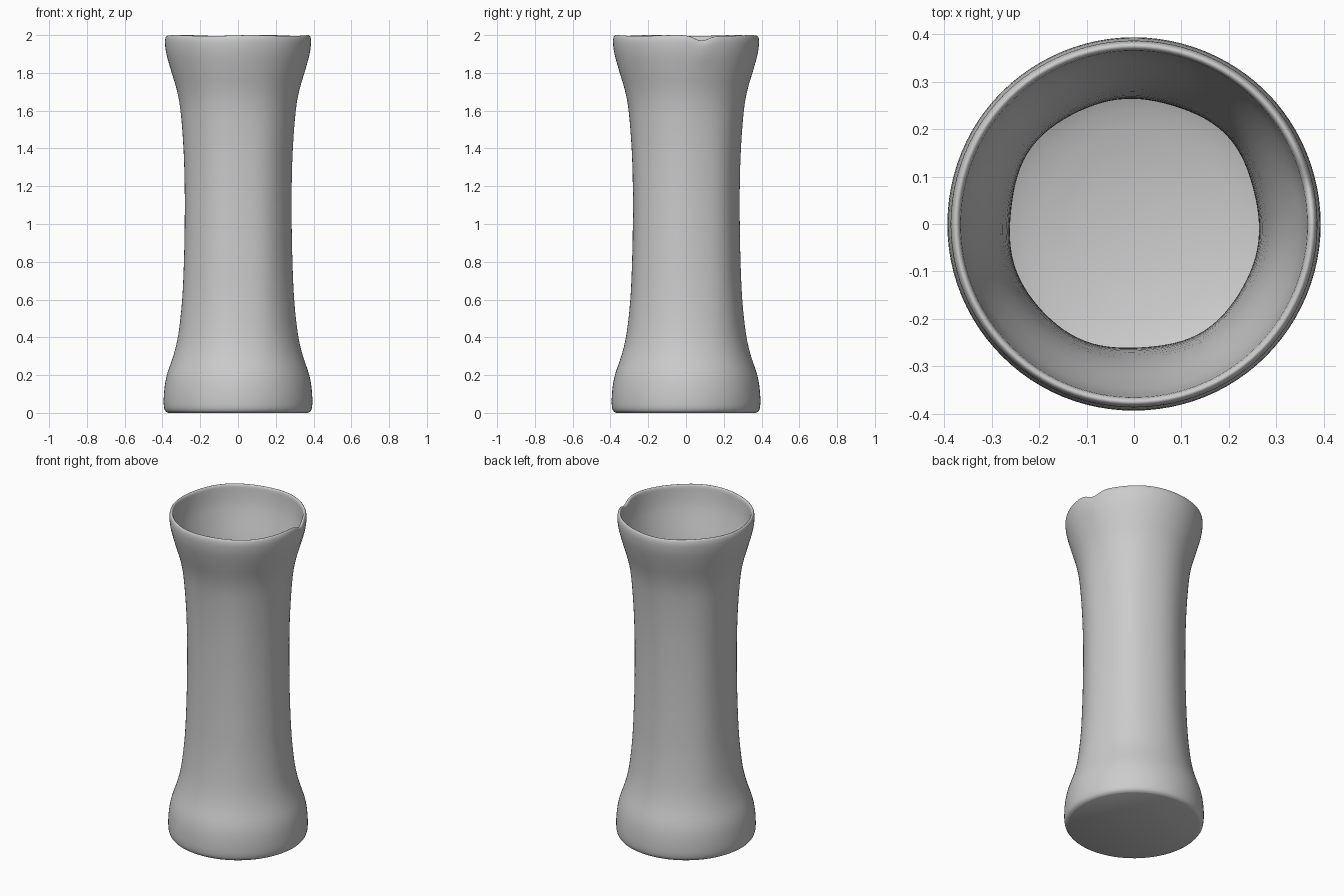
import bpy, bmesh, math

if "Cube" in bpy.data.objects:
    bpy.data.objects.remove(bpy.data.objects["Cube"])

SEG = 96
# Outer wall from the base edge up, over the rim, then down the inside (radius, height)
PROFILE = [(0.37, 0.0), (0.388, 0.015), (0.394, 0.06), (0.389, 0.14), (0.375, 0.21), (0.342, 0.31),
           (0.318, 0.42), (0.299, 0.6), (0.29, 0.8), (0.286, 1.0), (0.286, 1.2),
           (0.292, 1.4), (0.307, 1.6), (0.326, 1.71), (0.355, 1.81), (0.379, 1.9),
           (0.387, 1.96), (0.384, 1.99), (0.376, 2.0), (0.367, 1.99), (0.363, 1.95),
           (0.354, 1.88), (0.332, 1.79), (0.305, 1.69), (0.285, 1.58), (0.272, 1.4),
           (0.266, 1.2), (0.266, 1.0), (0.27, 0.8), (0.279, 0.6), (0.298, 0.42),
           (0.325, 0.3), (0.34, 0.2), (0.32, 0.13), (0.24, 0.085), (0.12, 0.06)]


def catmull(pts, steps):
    """Smooth curve through the profile points."""
    out = []
    for i in range(len(pts) - 1):
        p = [pts[max(0, min(len(pts) - 1, i + k))] for k in (-1, 0, 1, 2)]
        for s in range(steps):
            t = s / steps
            out.append(tuple(0.5 * (2 * b + (c - a) * t + (2 * a - 5 * b + 4 * c - d) * t * t
                                    + (3 * b - a - 3 * c + d) * t ** 3)
                             for a, b, c, d in zip(*p)))
    return out + [pts[-1]]


def place(r, z, a):
    """Hand-made wobble of the wall and a small nick in the rim."""
    flute = math.exp(-((z - 1.0) / 0.75) ** 4)
    r += flute * (0.003 * math.cos(4 * (a - math.radians(45))) + 0.002 * math.cos(7 * a + 1))
    gap = math.atan2(math.sin(a - 0.22), math.cos(a - 0.22))
    dip = 0.028 * math.exp(-(gap / 0.13) ** 2) + 0.005 * (1 - math.cos(5 * a + 0.6)) / 2
    z -= dip * max(0.0, (z - 1.8) / 0.2)
    return (r * math.cos(a), r * math.sin(a), max(z, 0))


# Vase body
bm = bmesh.new()
rings = [[bm.verts.new(place(r, z, math.tau * i / SEG)) for i in range(SEG)]
         for r, z in catmull(PROFILE, 3)]
for lo, hi in zip(rings, rings[1:]):
    for i in range(SEG):
        j = (i + 1) % SEG
        bm.faces.new((lo[i], lo[j], hi[j], hi[i]))

# Flat underside and bowl-shaped inner floor
bm.faces.new(rings[0][::-1])
centre = bm.verts.new((0, 0, 0.05))
for i in range(SEG):
    bm.faces.new((rings[-1][i], rings[-1][(i + 1) % SEG], centre))

bmesh.ops.recalc_face_normals(bm, faces=bm.faces)
mesh = bpy.data.meshes.new("vase")
bm.to_mesh(mesh)
bm.free()
vase = bpy.data.objects.new("vase", mesh)
bpy.context.collection.objects.link(vase)
bpy.context.view_layer.objects.active = vase
vase.select_set(True)
bpy.ops.object.shade_smooth_by_angle(angle=math.radians(40))
